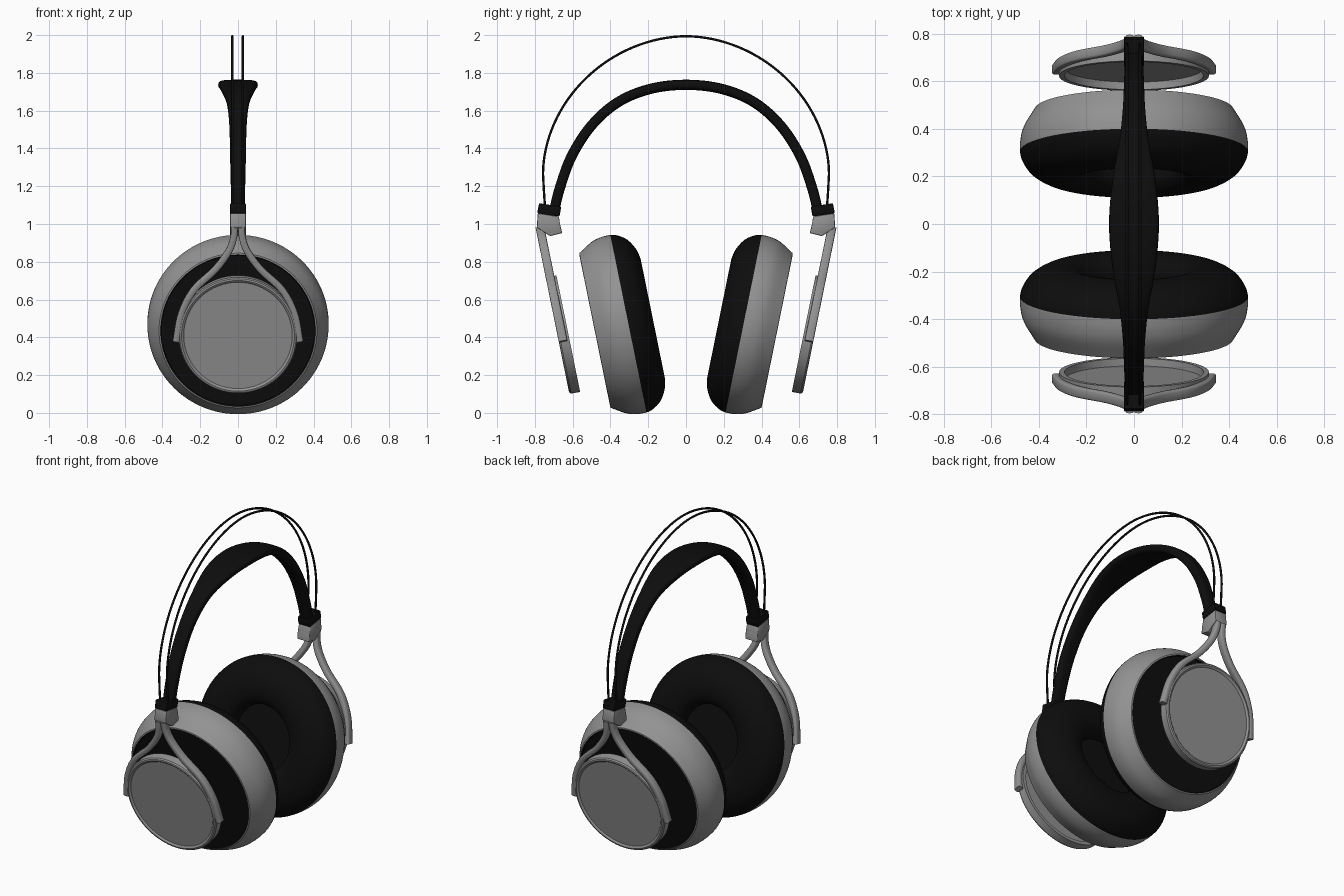
import bpy, bmesh, math
from mathutils import Vector

if "Cube" in bpy.data.objects:
    bpy.data.objects.remove(bpy.data.objects["Cube"])

T = math.radians(11.5)                      # tilt of each ear side
X = Vector((1, 0, 0))
N = Vector((0, math.cos(T), -math.sin(T)))  # outward axis of the +y side
D = Vector((0, math.sin(T), math.cos(T)))   # up along the +y cup


def material(name, v):
    m = bpy.data.materials.new(name)
    m.diffuse_color = (v, v, v, 1)
    m.use_nodes = True
    m.node_tree.nodes["Principled BSDF"].inputs["Base Color"].default_value = m.diffuse_color
    return m


GREY = material("satin grey", 0.29)
BLACK = material("soft black", 0.004)


def finish(name, bm, mats, angle=35):
    bmesh.ops.remove_doubles(bm, verts=bm.verts, dist=1e-5)
    bmesh.ops.recalc_face_normals(bm, faces=bm.faces)
    me = bpy.data.meshes.new(name)
    bm.to_mesh(me)
    bm.free()
    for m in mats:
        me.materials.append(m)
    ob = bpy.data.objects.new(name, me)
    bpy.context.collection.objects.link(ob)
    bpy.ops.object.select_all(action='DESELECT')
    ob.select_set(True)
    bpy.context.view_layer.objects.active = ob
    bpy.ops.object.shade_smooth_by_angle(angle=math.radians(angle))
    return ob


def both_sides(name, build, mats, angle=35):
    """Build the +y part and its mirror image at -y."""
    for side, sgn in (("back", 1), ("front", -1)):
        bm = bmesh.new()
        build(bm)
        for v in bm.verts:
            v.co.y *= sgn
        finish(side + "_" + name, bm, mats, angle)


def spline(pts, n=6):
    """Catmull-Rom through points of any dimension."""
    p = [Vector(q) for q in pts]
    p = [2 * p[0] - p[1]] + p + [2 * p[-1] - p[-2]]
    out = []
    for i in range(1, len(p) - 2):
        a, b, c, d = p[i - 1:i + 3]
        for k in range(n):
            t = k / n
            out.append(0.5 * (2 * b + (c - a) * t + (2 * a - 5 * b + 4 * c - d) * t * t
                              + (3 * b - a - 3 * c + d) * t ** 3))
    return out + [p[-2]]


def skin(bm, rings, cap=False):
    vs = [[bm.verts.new(c) for c in r] for r in rings]
    n = len(vs[0])
    rows = []
    for a, b in zip(vs, vs[1:]):
        rows.append([bm.faces.new((a[i], a[(i + 1) % n], b[(i + 1) % n], b[i])) for i in range(n)])
    if cap:
        bm.faces.new(vs[0])
        bm.faces.new(vs[-1])
    return rows


def lathe(bm, origin, profile, n=96):
    """Spin (radius, outward offset) pairs about the tilted axis."""
    o = Vector(origin)
    ang = [2 * math.pi * i / n for i in range(n)]
    return skin(bm, [[o + N * s + (X * math.cos(a) + D * math.sin(a)) * r for a in ang]
                     for r, s in profile])


def sweep(bm, pts, axis, sizes, power=2.0, n=16):
    """Rounded section along a path: half sizes along axis and across it."""
    rings = []
    for i, p in enumerate(pts):
        t = (pts[min(i + 1, len(pts) - 1)] - pts[max(i - 1, 0)]).normalized()
        side = t.cross(axis).normalized()
        a, b = sizes[i]
        ring = []
        for k in range(n):
            c, s = math.cos(2 * math.pi * k / n), math.sin(2 * math.pi * k / n)
            ring.append(p + axis * a * math.copysign(abs(c) ** (2 / power), c)
                        + side * b * math.copysign(abs(s) ** (2 / power), s))
        rings.append(ring)
    skin(bm, rings, cap=True)


def block(bm, poly, half, bevel=0.006):
    """Side outline (y, z) extruded across x."""
    lo = [bm.verts.new((-half, y, z)) for y, z in poly]
    hi = [bm.verts.new((half, y, z)) for y, z in poly]
    n = len(poly)
    bm.faces.new(lo)
    bm.faces.new(hi)
    for i in range(n):
        bm.faces.new((lo[i], lo[(i + 1) % n], hi[(i + 1) % n], hi[i]))
    bmesh.ops.bevel(bm, geom=bm.edges[:], offset=bevel, segments=2, affect='EDGES', profile=0.5)


# ear cups: black cushion, grey shell, black recessed back
def ear_cup(bm):
    pad = spline([(0.2, -0.03), (0.205, -0.08), (0.24, -0.117), (0.3, -0.132), (0.37, -0.122),
                  (0.435, -0.085), (0.47, -0.035), (0.48, 0.0)], 4)
    shell = spline([(0.48, 0.0), (0.478, 0.05), (0.463, 0.105), (0.418, 0.18)], 4)
    prof = [(0, -0.03)] + pad + shell[1:] + [(0.41, 0.182), (0.405, 0.174), (0, 0.174)]
    rows = lathe(bm, (0, 0.305, 0.472), prof)
    first = len(pad)
    for i, row in enumerate(rows):
        for f in row:
            f.material_index = 0 if first <= i < first + len(shell) else 1


both_sides("ear_cup", ear_cup, [GREY, BLACK])

# outer dishes, hollow towards the cups
O = Vector((0, 0.68, 0.408))
both_sides("outer_dish", lambda bm: lathe(bm, O, [
    (0, -0.009), (0.287, -0.009), (0.292, -0.003), (0.299, 0), (0.308, -0.002), (0.314, -0.01),
    (0.315, -0.058), (0.292, -0.058), (0.29, -0.026), (0, -0.026)]), [GREY])


# forked yoke arms
def yoke(bm):
    path = spline([(0.018, 0.98), (0.024, 0.92), (0.05, 0.85), (0.12, 0.755),
                   (0.235, 0.645), (0.3, 0.52), (0.328, 0.375)], 6)
    for sx in (1, -1):
        pts = [O - N * 0.023 + X * sx * x + D * ((z - 0.408) / D.z) for x, z in path]
        sweep(bm, pts, N, [(0.023, 0.018)] * len(pts), 4)


both_sides("yoke_arms", yoke, [GREY])

# joints between yoke and headband
both_sides("yoke_joint", lambda bm: block(bm, [
    (0.785, 1.057), (0.673, 1.04), (0.667, 1.0), (0.655, 0.952), (0.72, 0.936),
    (0.79, 0.982)], 0.042), [GREY])
both_sides("band_clamp", lambda bm: block(bm, [
    (0.778, 1.11), (0.66, 1.092), (0.67, 1.04), (0.788, 1.057)], 0.042), [BLACK])

# padded headband, widest at the crown: y, z, half width
half = [(0.7, 1.06, 0.036), (0.668, 1.19, 0.038), (0.605, 1.36, 0.042), (0.5, 1.522, 0.046),
        (0.36, 1.645, 0.06), (0.19, 1.715, 0.09), (0, 1.737, 0.105)]
band = spline(half + [(-y, z, w) for y, z, w in half[-2::-1]], 6)
bm = bmesh.new()
sweep(bm, [Vector((0, p[0], p[1])) for p in band], X, [(p[2], 0.027) for p in band], 3.5, 24)
finish("headband_pad", bm, [BLACK], 50)

# twin spring wires above the pad
for label, x in (("left", -0.03), ("right", 0.026)):
    pts = [Vector((x, 0.745, 1.07)), Vector((x, 0.752, 1.17))]
    for i in range(65):
        a = math.pi * i / 64
        c, s = math.cos(a), math.sin(a)
        pts.append(Vector((x, 0.757 * math.copysign(abs(c) ** 1.04, c), 1.265 + 0.729 * s ** 1.04
                           if s > 1e-6 else 1.265)))
    pts += [Vector((x, -0.752, 1.17)), Vector((x, -0.745, 1.07))]
    bm = bmesh.new()
    sweep(bm, pts, X, [(0.0065, 0.0065)] * len(pts), 2, 10)
    finish(label + "_spring_wire", bm, [BLACK], 50)
